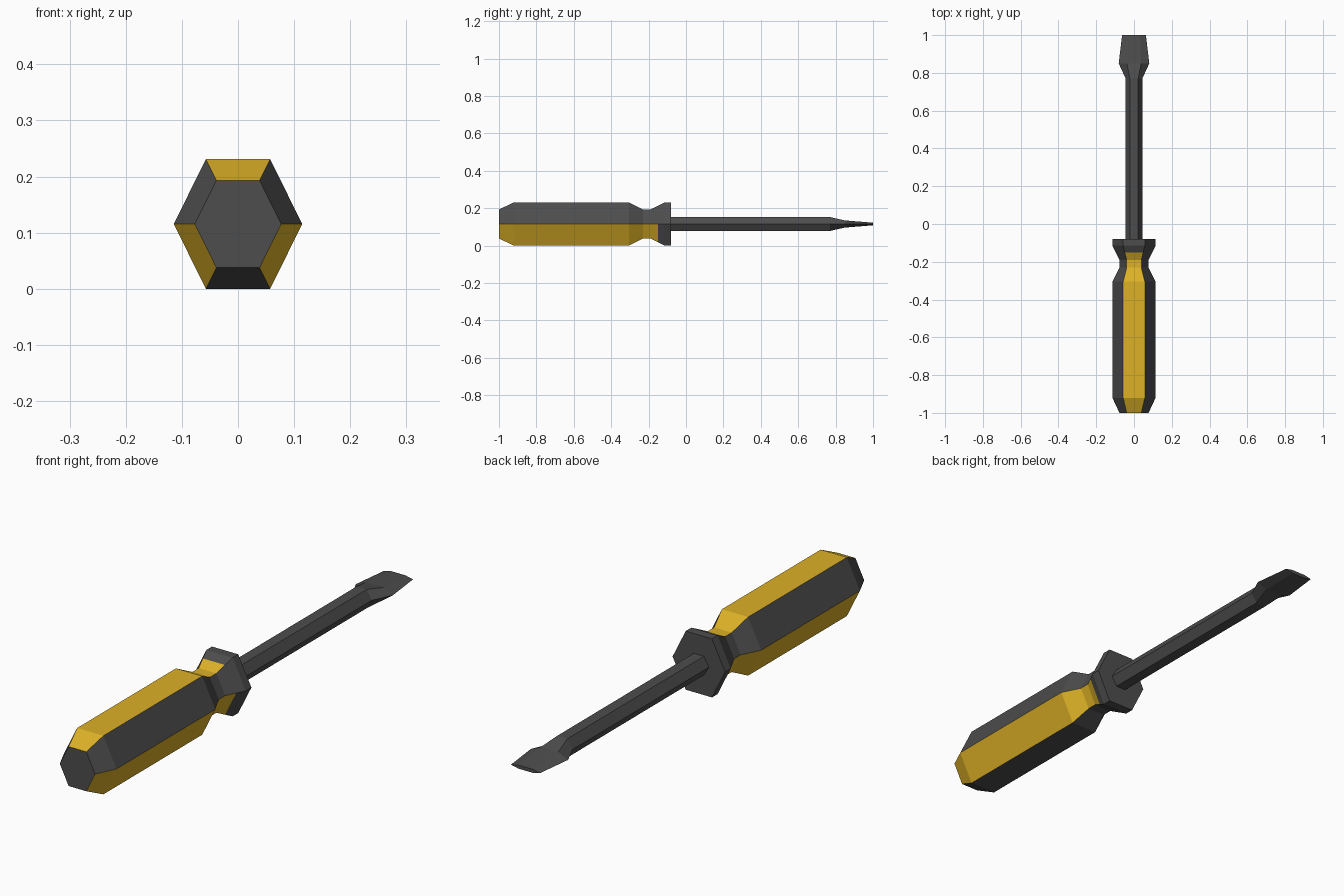
import bpy, bmesh

if "Cube" in bpy.data.objects:
    bpy.data.objects.remove(bpy.data.objects["Cube"])

ZC = 0.1155  # height of the long axis


def material(name, rgb):
    m = bpy.data.materials.new(name)
    m.diffuse_color = (*rgb, 1)
    m.use_nodes = True
    m.node_tree.nodes["Principled BSDF"].inputs["Base Color"].default_value = m.diffuse_color
    return m


dark = material("dark grey", (0.075, 0.075, 0.075))
yellow = material("yellow", (0.72, 0.44, 0.02))


def hex_loft(name, rings, mats, rule=None):
    """Loft six-sided sections along y; ring = (y, half width, flat half width, half height)."""
    bm = bmesh.new()
    loops = []
    for y, w, f, h in rings:
        pts = [(w, 0), (f, h), (-f, h), (-w, 0), (-f, -h), (f, -h)]
        loops.append([bm.verts.new((x, y, ZC + z)) for x, z in pts])
    for i, (a, b) in enumerate(zip(loops, loops[1:])):
        for k in range(6):
            n = (k + 1) % 6
            face = bm.faces.new((a[k], a[n], b[n], b[k]))
            if rule:
                face.material_index = rule(i, k)
    bm.faces.new(loops[0])
    bm.faces.new(loops[-1])
    bmesh.ops.recalc_face_normals(bm, faces=bm.faces)
    me = bpy.data.meshes.new(name)
    bm.to_mesh(me)
    bm.free()
    for m in mats:
        me.materials.append(m)
    ob = bpy.data.objects.new(name, me)
    bpy.context.collection.objects.link(ob)
    return ob


# Handle: alternate sides are yellow, up to the dark collar
profile = [(-1.0, 0.077), (-0.92, 0.1145), (-0.305, 0.1145), (-0.23, 0.077),
           (-0.19, 0.077), (-0.15, 0.097), (-0.115, 0.1145), (-0.08, 0.1145)]
hex_loft("handle", [(y, r, r / 2, r * 1.009) for y, r in profile], [dark, yellow],
         lambda i, k: 1 if i < 5 and k % 2 == 1 else 0)

# Shaft and flared flat tip
hex_loft("shaft_and_blade", [(-0.085, 0.044, 0.022, 0.037),
                             (0.77, 0.044, 0.022, 0.037),
                             (0.85, 0.081, 0.038, 0.019),
                             (1.0, 0.063, 0.031, 0.007)], [dark])
